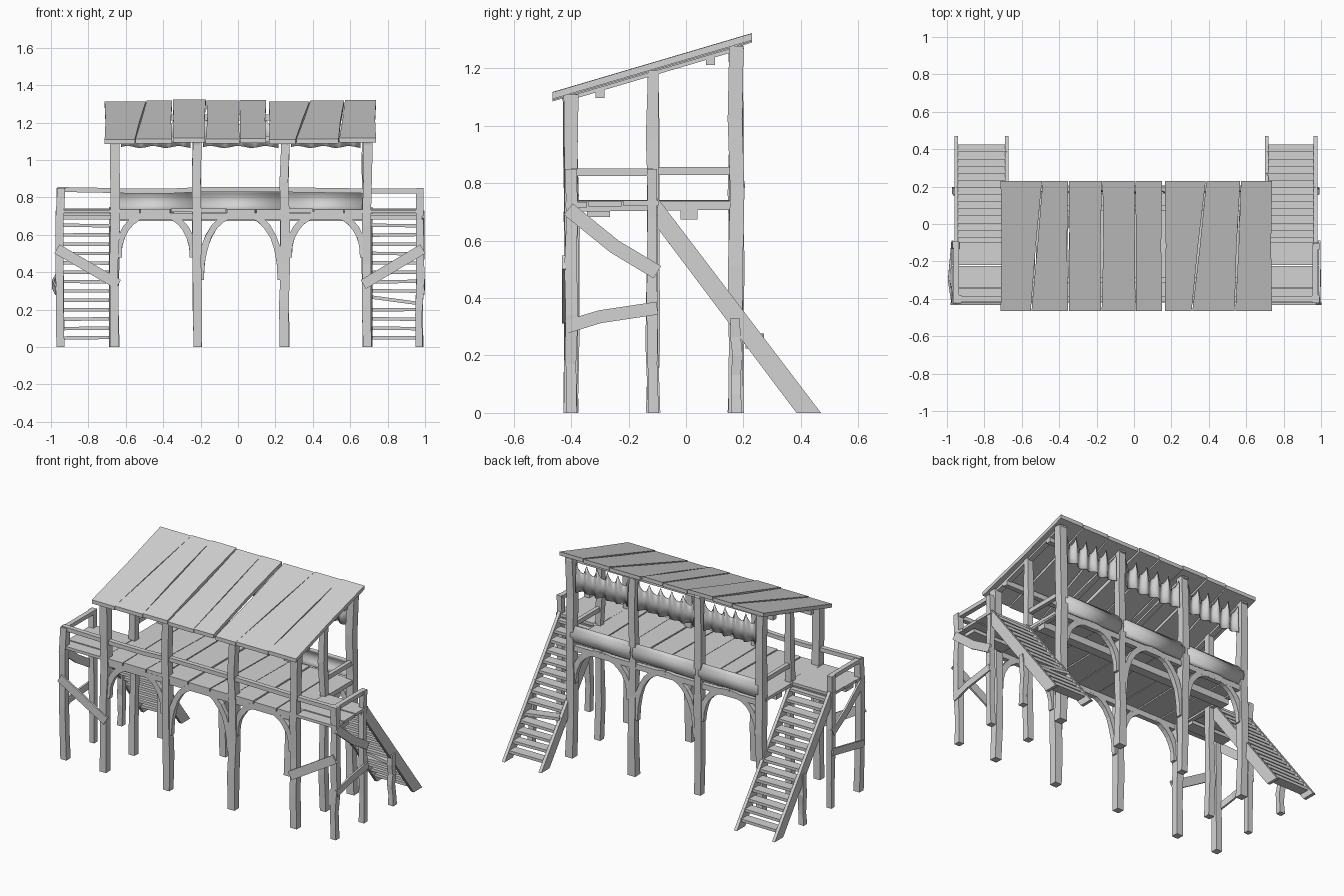
import bpy, bmesh, math, random
from mathutils import Vector

random.seed(4)
if "Cube" in bpy.data.objects:
    bpy.data.objects.remove(bpy.data.objects["Cube"], do_unlink=True)

GREY = (0.65, 0.65, 0.65, 1)
wood = bpy.data.materials.new("plain_grey")
wood.use_nodes = True
wood.diffuse_color = GREY
wood.node_tree.nodes["Principled BSDF"].inputs["Base Color"].default_value = GREY

X, Y, Z = Vector((1, 0, 0)), Vector((0, 1, 0)), Vector((0, 0, 1))


def finish(name, bm, smooth=False):
    bmesh.ops.recalc_face_normals(bm, faces=bm.faces)
    mesh = bpy.data.meshes.new(name)
    bm.to_mesh(mesh)
    bm.free()
    mesh.materials.append(wood)
    for p in mesh.polygons:
        p.use_smooth = smooth
    obj = bpy.data.objects.new(name, mesh)
    bpy.context.collection.objects.link(obj)
    return obj


def sweep(name, pts, side, a, b, wobble=0.0):
    """Rectangular timber along a path: a wide along side, b across it."""
    pts = [Vector(p) for p in pts]
    bm = bmesh.new()
    rings = []
    for i, p in enumerate(pts):
        t = (pts[min(i + 1, len(pts) - 1)] - pts[max(i - 1, 0)]).normalized()
        n = t.cross(side).normalized()
        k = 1 + random.uniform(-wobble, wobble)
        rings.append([bm.verts.new(p + side * (sx * a * k / 2) + n * (sn * b * k / 2))
                      for sx, sn in ((-1, -1), (1, -1), (1, 1), (-1, 1))])
    for r, q in zip(rings, rings[1:]):
        for j in range(4):
            bm.faces.new((r[j], r[(j + 1) % 4], q[(j + 1) % 4], q[j]))
    bm.faces.new(rings[0])
    bm.faces.new(rings[-1])
    return finish(name, bm)


def slab(name, outline, offset):
    """Flat outline pushed along an offset."""
    bm = bmesh.new()
    face = bm.faces.new([bm.verts.new(p) for p in outline])
    out = bmesh.ops.extrude_face_region(bm, geom=[face])
    bmesh.ops.translate(bm, vec=offset,
                        verts=[g for g in out["geom"] if isinstance(g, bmesh.types.BMVert)])
    return finish(name, bm)


def post(name, x, y, top, w=0.048):
    """Slightly crooked upright."""
    n = 5
    pts = [(x + random.uniform(-.005, .005), y + random.uniform(-.005, .005), top * i / n)
           for i in range(n + 1)]
    return sweep(name, pts, X, w, w, 0.1)


def roof_z(y):
    return 1.085 + 0.295 * (y + 0.465)


FRONT, MID, BACK = -0.40, -0.115, 0.175
COLS = (-0.66, -0.22, 0.25, 0.69)
OUTER = (-0.95, 0.97)

# Main posts
for i, x in enumerate(COLS):
    post(f"front_post_{i}", x, FRONT, roof_z(FRONT) + .005)
    post(f"back_post_{i}", x, BACK, roof_z(BACK) + .005)
for x, label in ((COLS[0], "right"), (COLS[3], "left")):
    post(f"middle_post_{label}", x, MID, roof_z(MID) + .005, 0.04)

# Arched braces below the deck, curtains and back boards, bay by bay
for i in range(3):
    x0, x1 = COLS[i] + .02, COLS[i + 1] - .02
    mid, half = (x0 + x1) / 2, (x1 - x0) / 2
    foot = 0.36 if i == 1 else 0.48
    for y, row in ((FRONT, "front"), (BACK, "back")):
        for s, label in ((-1, "a"), (1, "b")):
            pts = []
            for k in range(8):
                u = k / 7 * math.pi / 2
                pts.append((mid + s * half * math.cos(u) ** 0.9, y,
                            foot + (0.715 - foot) * math.sin(u) ** 0.9))
            sweep(f"{row}_arch_{i}{label}", pts, Y, 0.03, 0.035, 0.08)

    # Bowed back board
    bm = bmesh.new()
    rows = []
    for k in range(7):
        u = k / 6
        y = BACK + 0.025 * math.sin(u * math.pi)
        rows.append([bm.verts.new((x, y, 0.735 + 0.11 * u)) for x in (x0 - .01, x1 + .01)])
    for r, q in zip(rows, rows[1:]):
        bm.faces.new((r[0], r[1], q[1], q[0]))
    board = finish(f"back_board_{i}", bm, True)
    mod = board.modifiers.new("thickness", "SOLIDIFY")
    mod.thickness = 0.012
    mod.offset = 0

    # Folded curtain hung by points from the roof
    bm = bmesh.new()
    n, drops = 60, 5
    cols = []
    for k in range(n + 1):
        u = k / n
        x = x0 + .015 + (x1 - x0 - .03) * u
        dip = abs(math.sin(u * math.pi * drops))
        top = 1.25 - 0.06 * dip
        low = 1.07 + 0.005 * math.sin(u * 17)
        fold = 0.012 * math.cos(u * math.pi * drops * 2)
        cols.append([bm.verts.new((x, BACK + fold * f, low + (top - low) * f2))
                     for f, f2 in ((1, 0), (.8, .5), (.5, 1))])
    for c, d in zip(cols, cols[1:]):
        for j in range(2):
            bm.faces.new((c[j], d[j], d[j + 1], c[j + 1]))
    curtain = finish(f"curtain_{i}", bm, True)
    mod = curtain.modifiers.new("thickness", "SOLIDIFY")
    mod.thickness = 0.004

# Roof planks with skewed joints: (front x, back x)
joints = [(-.715, -.715), (-.55, -.49), (-.35, -.35), (-.175, -.17), (.01, .005),
          (.158, .158), (.31, .385), (.54, .57), (.74, .74)]
for i, ((f0, b0), (f1, b1)) in enumerate(zip(joints, joints[1:])):
    g = 0.007 if i in (4, 5) else 0.002
    lo, hi, lift = -0.465, 0.23, (0, .004, .009, .003, .006, 0, .004, .008)[i]
    z0, z1 = roof_z(lo) + lift, roof_z(hi) + lift
    l0, r0 = f0 + (g if i == 5 else .002), f1 - (g if i == 4 else .002)
    l1, r1 = b0 + (g if i == 5 else .002), b1 - (g if i == 4 else .002)
    bend = random.uniform(-.006, .006)
    ym, zm = (lo + hi) / 2, (z0 + z1) / 2
    slab(f"roof_plank_{i}", [(l0, lo, z0), (r0, lo, z0), ((r0 + r1) / 2 - .004 + bend / 2, ym, zm),
                             (r1, hi, z1), (l1, hi, z1), ((l0 + l1) / 2 + .004 + bend / 2, ym, zm)],
         (0, 0, 0.024))

# Purlins and end rafters
for i, y in enumerate((-0.30, 0.085)):
    z = roof_z(y) - 0.02
    sweep(f"purlin_{i}", [(-.69, y, z), (.71, y, z)], Y, 0.032, 0.032)
for i, x in enumerate(COLS):
    sweep(f"rafter_{i}", [(x, y, roof_z(y) - .006) for y in (-.43, .2)], X, 0.035, 0.014)

# Deck planks
edges = [-.69 + 1.4 * k / 9 + (random.uniform(-.02, .02) if 0 < k < 9 else 0) for k in range(10)]
skew = [0] + [random.uniform(-.02, .02) for _ in range(8)] + [0]
for i in range(9):
    z = 0.716 + random.uniform(-.003, .005)
    slab(f"deck_plank_{i}", [(edges[i] + .003, -.42, z), (edges[i + 1] - .003, -.42, z),
                             (edges[i + 1] + skew[i + 1] - .003, .165, z),
                             (edges[i] + skew[i] + .003, .165, z)], (0, 0, 0.02))

# Beams under the deck
for name, y, w, h, z in (("front_beam", FRONT, .03, .035, .7), ("back_beam", BACK, .03, .035, .705),
                         ("centre_beam", .01, .06, .042, .695)):
    sweep(name, [(-.67, y, z), (.7, y, z)], Y, w, h)

# Full-width front rail, slightly uneven
sweep("front_rail", [(-.965 + .195 * k, FRONT, .837 + random.uniform(-.004, .006))
                     for k in range(11)], Y, 0.03, 0.026)

# Side wings: landing, posts, rails, braces and stairs
for s, xo, xi, label in ((-1, OUTER[0], COLS[0], "right"), (1, OUTER[1], COLS[3], "left")):
    post(f"outer_front_post_{label}", xo, FRONT, .85, .04)
    post(f"outer_middle_post_{label}", xo, MID, .85, .036)
    post(f"stair_prop_{label}", xo, BACK, .33, .034)
    sweep(f"landing_rail_{label}", [(xo, FRONT, .838), (xo, MID, .838)], X, .03, .025)
    sweep(f"deck_rail_{label}", [(xi, MID, .842), (xi, BACK, .842)], X, .025, .028)
    sweep(f"deck_side_beam_{label}", [(xi, FRONT, .715), (xi, BACK, .722)], X, .03, .028)

    # Landing boards and joist
    for k, (y0, y1) in enumerate(((-.42, -.345), (-.34, -.225), (-.22, -.095))):
        z = .716 + .003 * k
        slab(f"landing_board_{label}_{k}", [(xi, y0, z), (xo + s * .02, y0, z),
                                            (xo + s * .02, y1, z), (xi, y1, z)], (0, 0, .018))
    sweep(f"landing_joist_{label}", [(xi, -.305, .693), (xo, -.305, .693)], Y, .08, .022)
    sweep(f"landing_back_joist_{label}", [(xi, MID, .7), (xo, MID, .7)], Y, .03, .03)

    # Braces nailed to the outside
    xb = xo + s * .021
    sweep(f"upper_brace_{label}", [(xb, -.41, .71), (xb, -.25, .58), (xb, -.10, .49)], X, .012, .05)
    bow = .018 if s < 0 else .002
    sweep(f"lower_brace_{label}", [(xb, -.415, .30), (xb + s * bow, -.3, .335), (xb, -.10, .365)],
          X, .012, .045)
    yb = FRONT - .026
    sweep(f"front_brace_{label}", [(xi + s * -.02, yb, .335), (xo + s * .018, yb, .525)],
          Y, .012, .055)

    # Stringers
    stair_in, stair_out = xi + s * .02, xo
    for x, part in ((stair_in, "inner"), (stair_out, "outer")):
        slab(f"{part}_stringer_{label}", [(x - .01, -.10, .645), (x - .01, .385, 0),
                                          (x - .01, .47, 0), (x - .01, -.10, .75)], (.02, 0, 0))

    # Treads, one knocked askew
    for k in range(1, 15):
        z = .05 * k
        y = .43 - .76 * z
        tilt = .035 if (s > 0 and k == 5) else random.uniform(-.004, .004)
        sweep(f"tread_{label}_{k}", [(stair_in, y, z + tilt / 2), (stair_out, y, z - tilt / 2)],
              Y, .065, .018)
